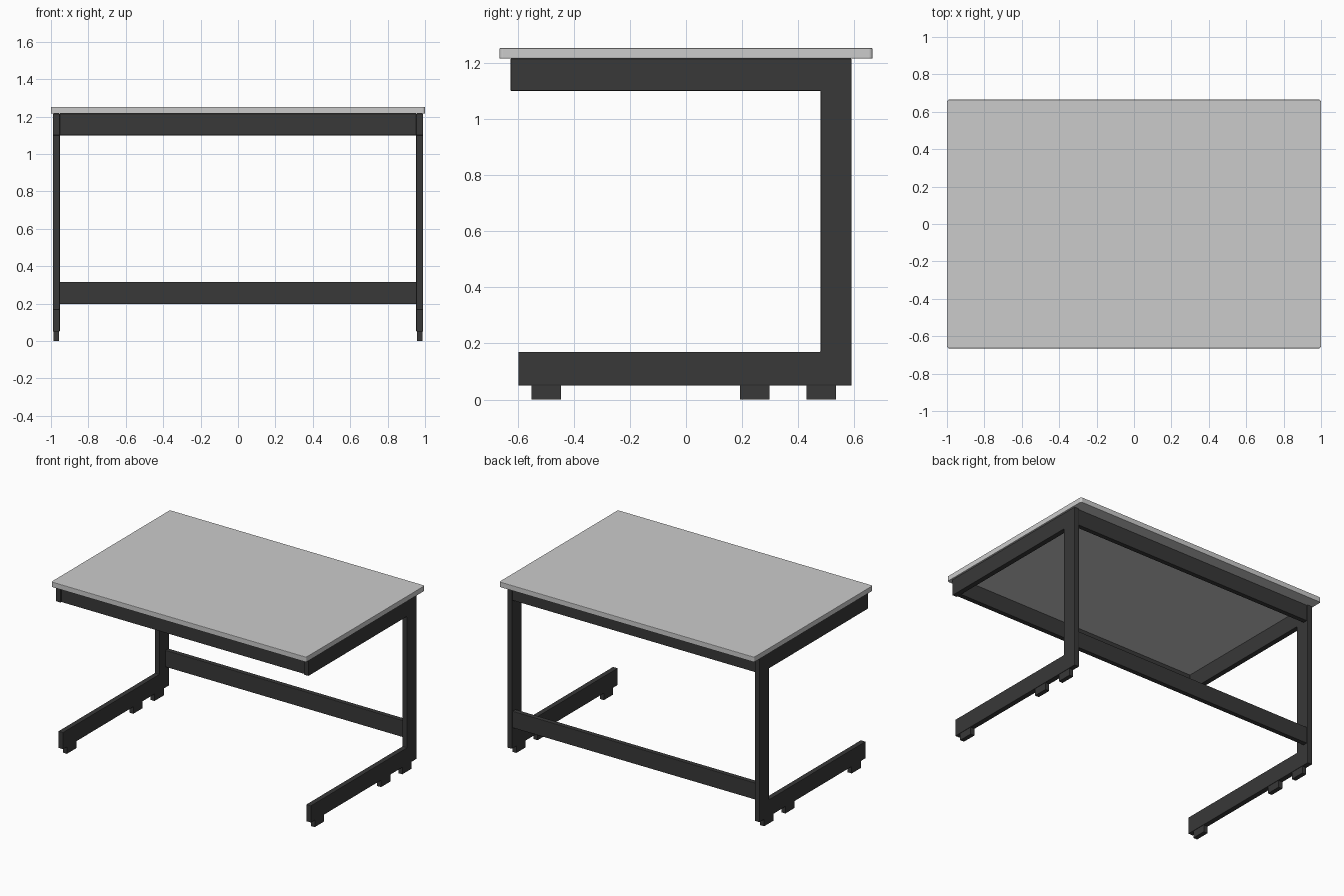
import bpy, bmesh

if "Cube" in bpy.data.objects:
    bpy.data.objects.remove(bpy.data.objects["Cube"])

dark = bpy.data.materials.new("dark_metal")
dark.diffuse_color = (0.04, 0.04, 0.04, 1)
dark.use_nodes = True
dark.node_tree.nodes["Principled BSDF"].inputs["Base Color"].default_value = dark.diffuse_color


def finish(name, bm, bevel, mat):
    bmesh.ops.recalc_face_normals(bm, faces=bm.faces)
    mesh = bpy.data.meshes.new(name)
    bm.to_mesh(mesh)
    bm.free()
    ob = bpy.data.objects.new(name, mesh)
    bpy.context.collection.objects.link(ob)
    if mat:
        mesh.materials.append(mat)
    if bevel:
        mod = ob.modifiers.new("edge_bevel", 'BEVEL')
        mod.width = bevel
        mod.segments = 2
        mod.limit_method = 'ANGLE'
    return ob


def box(name, x, y, z, bevel=0.003, mat=dark, corner=0):
    bm = bmesh.new()
    bmesh.ops.create_cube(bm, size=1)
    for v in bm.verts:
        for i, (a, b) in enumerate((x, y, z)):
            v.co[i] = a if v.co[i] < 0 else b
    if corner:
        upright = [e for e in bm.edges
                   if abs(e.verts[0].co.z - e.verts[1].co.z) > 1e-4]
        bmesh.ops.bevel(bm, geom=upright, offset=corner, segments=4,
                        profile=0.5, affect='EDGES')
    return finish(name, bm, bevel, mat)


def extrude_profile(name, points, x0, x1):
    bm = bmesh.new()
    face = bm.faces.new([bm.verts.new((x0, y, z)) for y, z in points])
    new = bmesh.ops.extrude_face_region(bm, geom=[face])["geom"]
    for v in new:
        if isinstance(v, bmesh.types.BMVert):
            v.co.x = x1
    return finish(name, bm, 0.003, dark)


# Table top with lightly rounded corners
box("table_top", (-1, 1), (-0.665, 0.665), (1.215, 1.252), 0.003, None, 0.013)

# C-shaped side frames with three feet each
profile = [(-0.625, 1.215), (0.59, 1.215), (0.59, 0.05), (-0.597, 0.05),
           (-0.597, 0.17), (0.48, 0.17), (0.48, 1.10), (-0.625, 1.10)]
feet = {"front": -0.498, "middle": 0.245, "back": 0.482}
for side, s in (("left", -1), ("right", 1)):
    x0, x1 = sorted((s * 0.953, s * 0.99))
    extrude_profile(side + "_frame", profile, x0, x1)
    for place, y in feet.items():
        box(f"{side}_{place}_foot", (x0 + 0.003, x1 - 0.003),
            (y - 0.052, y + 0.052), (0, 0.051), 0)

# Cross beams joining the side frames
span = (-0.954, 0.954)
box("front_apron", span, (-0.615, -0.58), (1.10, 1.215))
box("back_apron", span, (0.548, 0.582), (1.10, 1.215))
box("lower_stretcher", span, (0.548, 0.582), (0.197, 0.315))
